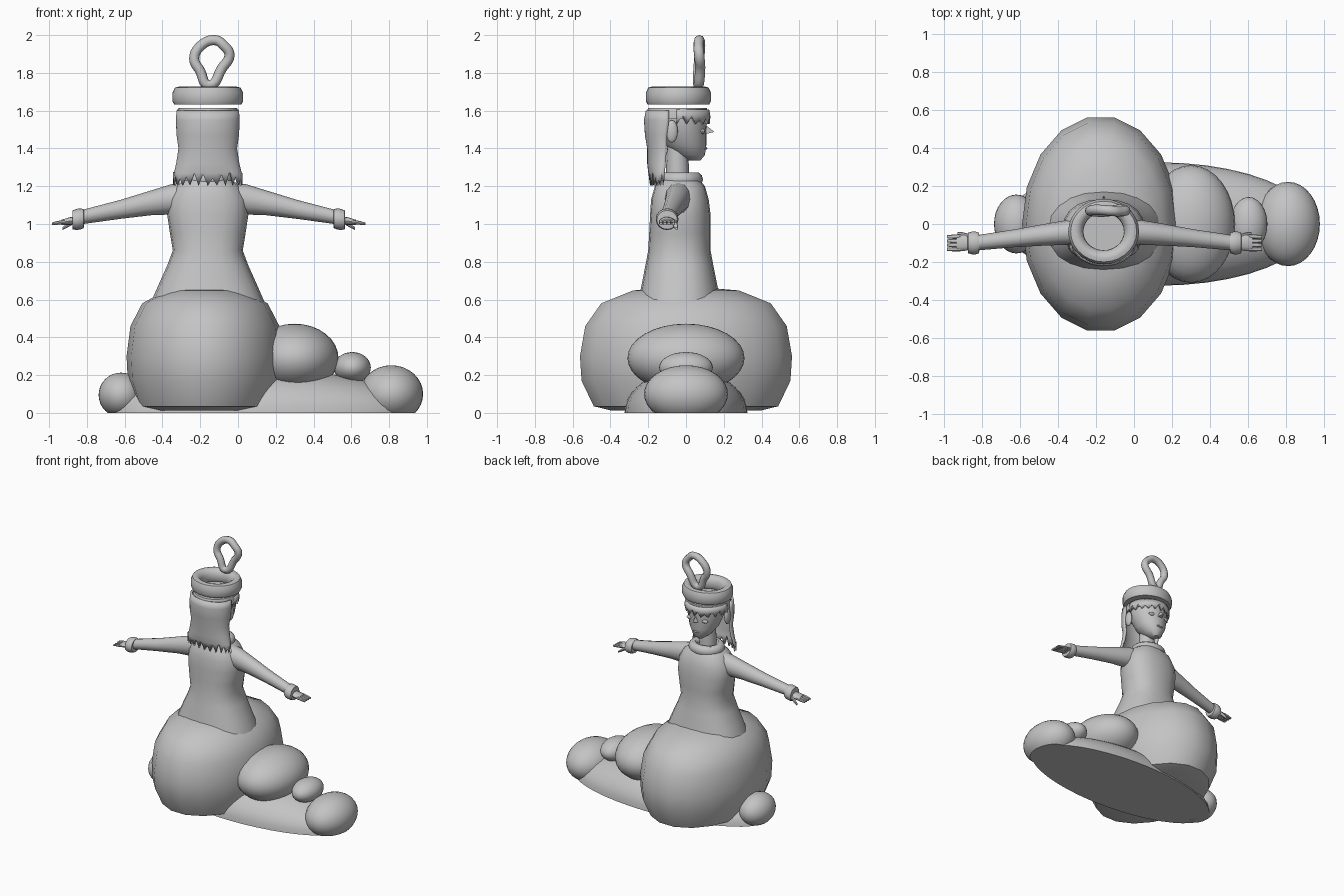
import bpy, bmesh, math
from mathutils import Vector

if "Cube" in bpy.data.objects:
    bpy.data.objects.remove(bpy.data.objects["Cube"])

CX = -0.16          # centre line of the figure
grey = bpy.data.materials.new("plain grey")
grey.diffuse_color = (0.55, 0.55, 0.55, 1)
grey.use_nodes = True
grey.node_tree.nodes["Principled BSDF"].inputs["Base Color"].default_value = grey.diffuse_color


def finish(name, bm):
    bmesh.ops.recalc_face_normals(bm, faces=bm.faces)
    me = bpy.data.meshes.new(name)
    bm.to_mesh(me)
    bm.free()
    ob = bpy.data.objects.new(name, me)
    bpy.context.collection.objects.link(ob)
    me.materials.append(grey)
    return ob


def skin(name, rings, around=True, caps=True, loop=False):
    """Join rings of points with quads."""
    bm = bmesh.new()
    vs = [[bm.verts.new(p) for p in r] for r in rings]
    n = len(vs[0])
    pairs = list(zip(vs, vs[1:])) + ([(vs[-1], vs[0])] if loop else [])
    for a, b in pairs:
        for i in range(n if around else n - 1):
            j = (i + 1) % n
            bm.faces.new((a[i], a[j], b[j], b[i]))
    if caps:
        bm.faces.new(vs[0])
        bm.faces.new(vs[-1])
    return finish(name, bm)


def level(z, hx, y0, y1, n=20, power=1.0):
    """Horizontal oval ring; power below 1 makes it squarer."""
    pts = []
    for i in range(n):
        a = 2 * math.pi * i / n
        c, s = math.cos(a), math.sin(a)
        c = math.copysign(abs(c) ** power, c)
        s = math.copysign(abs(s) ** power, s)
        pts.append((CX + hx * c, (y0 + y1) / 2 + (y1 - y0) / 2 * s, z))
    return pts


def limb(name, side, stations, n=12):
    """Tube running sideways; stations are (distance, y, z, ry, rz)."""
    return skin(name, [[(CX + 0.005 + side * d, y + ry * math.cos(2 * math.pi * i / n),
                         z + rz * math.sin(2 * math.pi * i / n)) for i in range(n)]
                       for d, y, z, ry, rz in stations])


def ball(name, centre, radii, segs=32):
    """Ellipsoid cut flat at the ground."""
    bm = bmesh.new()
    bmesh.ops.create_uvsphere(bm, u_segments=segs, v_segments=segs // 2, radius=1)
    for v in bm.verts:
        v.co = Vector([c + r * k for c, r, k in zip(centre, radii, v.co)])
    if centre[2] - radii[2] < 0:
        cut = bmesh.ops.bisect_plane(bm, geom=bm.verts[:] + bm.edges[:] + bm.faces[:],
                                     plane_co=(0, 0, 0), plane_no=(0, 0, -1), clear_outer=True)
        edges = [e for e in cut["geom_cut"] if isinstance(e, bmesh.types.BMEdge)]
        bmesh.ops.holes_fill(bm, edges=edges, sides=0)
    return finish(name, bm)


# Cloud: flat base and puffs
ball("cloud_base", (0.13, 0, 0), (0.81, 0.325, 0.23), 40)
ball("left_puff", (-0.62, 0, 0.095), (0.118, 0.155, 0.118))
ball("end_puff", (0.812, 0, 0.10), (0.168, 0.222, 0.152))
ball("small_puff", (0.605, 0, 0.24), (0.098, 0.142, 0.082))
ball("middle_puff", (0.30, 0, 0.29), (0.232, 0.31, 0.182))

# Large low-sided body puff
puff = [(0.70, 0.012), (0.87, 0.035), (0.985, 0.17), (1.0, 0.30), (0.95, 0.46),
        (0.80, 0.58), (0.50, 0.648), (0.15, 0.665)]
skin("large_puff", [[(-0.175 + 0.415 * f * math.cos(math.pi * i / 9),
                      0.57 * f * math.sin(math.pi * i / 9), z) for i in range(18)]
                    for f, z in puff])

# Dress with flared skirt
dress = [(0.52, .32, -.27, .20), (0.60, .295, -.25, .18), (0.68, .26, -.235, .165),
         (0.78, .215, -.215, .145), (0.86, .185, -.20, .13), (0.95, .20, -.195, .13),
         (1.05, .215, -.19, .13), (1.13, .21, -.185, .12), (1.20, .17, -.165, .10),
         (1.25, .10, -.13, .06)]
skin("dress", [level(*r, power=0.85) for r in dress])

# Rolled collar, higher at the back
collar = []
for i in range(24):
    a = 2 * math.pi * i / 24
    c, s = math.cos(a), math.sin(a)
    collar.append([(CX + (0.10 + 0.035 * math.cos(b)) * c,
                    -0.03 + (0.085 + 0.035 * math.cos(b)) * s,
                    1.235 + 0.04 * math.sin(b)) for b in [k * math.pi / 5 for k in range(10)]])
skin("collar", collar, caps=False, loop=True)

# Arms, cuffs and hands
for side, word in ((-1, "left"), (1, "right")):
    limb(word + "_sleeve", side, [(.10, -.04, 1.15, .075, .075), (.20, -.045, 1.13, .065, .08),
                                  (.30, -.055, 1.113, .058, .066), (.47, -.075, 1.077, .047, .05),
                                  (.68, -.10, 1.035, .04, .037)])
    limb(word + "_cuff", side, [(.66, -.10, 1.03, .04, .035), (.662, -.10, 1.028, .054, .05),
                                (.68, -.10, 1.027, .06, .056), (.70, -.10, 1.024, .06, .056),
                                (.72, -.10, 1.022, .054, .05), (.722, -.10, 1.022, .035, .03)], 16)
    limb(word + "_palm", side, [(.69, -.10, 1.02, .03, .022), (.74, -.10, 1.015, .042, .02),
                                (.78, -.10, 1.008, .044, .014)])
    for k in range(4):
        y = -0.133 + 0.022 * k
        limb(word + "_finger", side, [(.76, y, 1.012, .011, .011), (.80, y, 1.006, .011, .01),
                                      (.83, y, 1.001, .008, .007)], 8)
    limb(word + "_thumb", side, [(.72, -.065, 1.012, .014, .014), (.75, -.055, .992, .012, .012),
                                 (.775, -.05, .975, .007, .007)], 8)

# Neck and head
skin("neck", [level(1.20, .065, -.11, .02, 16), level(1.42, .055, -.10, .01, 16)])
head = [(1.335, .025, .01, .075), (1.365, .065, -.05, .10), (1.42, .105, -.11, .108),
        (1.50, .132, -.15, .108), (1.56, .142, -.17, .112), (1.60, .138, -.17, .108)]
skin("head", [level(*r) for r in head])

# Nose, mouth and eyes
skin("nose", [[(CX - .022, .10, 1.475), (CX + .022, .10, 1.475), (CX, .09, 1.535)],
              [(CX - .003, .148, 1.487), (CX + .003, .148, 1.487), (CX, .146, 1.491)]])
ball("mouth", (CX, .104, 1.40), (.026, .009, .007), 12)
for s in (-1, 1):
    ball("eye", (CX + s * .062, .088, 1.49), (.03, .012, .014), 12)
    ball("ear", (CX + s * .148, -.075, 1.49), (.018, .032, .06), 16)


# Hair: crown, long back and jagged fringe
def curtain(name, rings, a0, a1, n, teeth):
    rows = []
    for k, (z, hx, cy, ry) in enumerate(rings):
        row = []
        for i in range(n + 1):
            a = math.radians(a0 + (a1 - a0) * i / n)
            dz = teeth * (i % 2) * (1 + 0.35 * math.sin(i * 2.3)) if k == len(rings) - 1 else 0
            row.append((CX + hx * math.cos(a), cy + ry * math.sin(a), z + dz))
        rows.append(row)
    ob = skin(name, rows, around=False, caps=False)
    mod = ob.modifiers.new("thickness", "SOLIDIFY")
    mod.thickness = 0.015
    mod.offset = 0


skin("hair_crown", [level(1.555, .162, -.215, .112), level(1.59, .163, -.21, .115),
                    level(1.615, .155, -.20, .11)])
curtain("back_hair", [(1.60, .158, -.10, .105), (1.55, .162, -.10, .115), (1.47, .158, -.11, .10),
                      (1.40, .148, -.11, .088), (1.32, .160, -.115, .083), (1.27, .172, -.12, .072),
                      (1.205, .178, -.125, .058)], 175, 365, 24, 0.055)
curtain("fringe", [(1.605, .155, -.05, .165), (1.57, .158, -.05, .172), (1.53, .156, -.05, .168)],
        0, 180, 20, 0.035)

# Open ring hat
hat = [(.95, 1.632), (1, 1.65), (1, 1.695), (.93, 1.722), (.82, 1.727), (.70, 1.722),
       (.58, 1.695), (.57, 1.65), (.62, 1.632)]
skin("ring_hat", [level(z, .187 * f, -.04 - .172 * f, -.04 + .172 * f, 28) for f, z in hat],
     caps=False, loop=True)

# Teardrop loop standing on the hat
cu = bpy.data.curves.new("hat_loop", "CURVE")
cu.dimensions = "3D"
cu.bevel_depth = 0.027
cu.bevel_resolution = 2
cu.resolution_u = 5
sp = cu.splines.new("BEZIER")
path = [(-.155, .065, 1.735), (-.20, .065, 1.81), (-.232, .07, 1.875), (-.195, .075, 1.945),
        (-.12, .07, 1.973), (-.075, .065, 1.945), (-.045, .07, 1.895), (-.085, .075, 1.825)]
sp.bezier_points.add(len(path) - 1)
for bp, p in zip(sp.bezier_points, path):
    bp.co = p
    bp.handle_left_type = bp.handle_right_type = "AUTO"
sp.use_cyclic_u = True
cu.materials.append(grey)
bpy.context.collection.objects.link(bpy.data.objects.new("hat_loop", cu))

# Smooth shading with crisp edges
for ob in bpy.data.objects:
    if ob.type == "MESH":
        ob.select_set(True)
        bpy.context.view_layer.objects.active = ob
bpy.ops.object.shade_smooth_by_angle(angle=math.radians(40))
